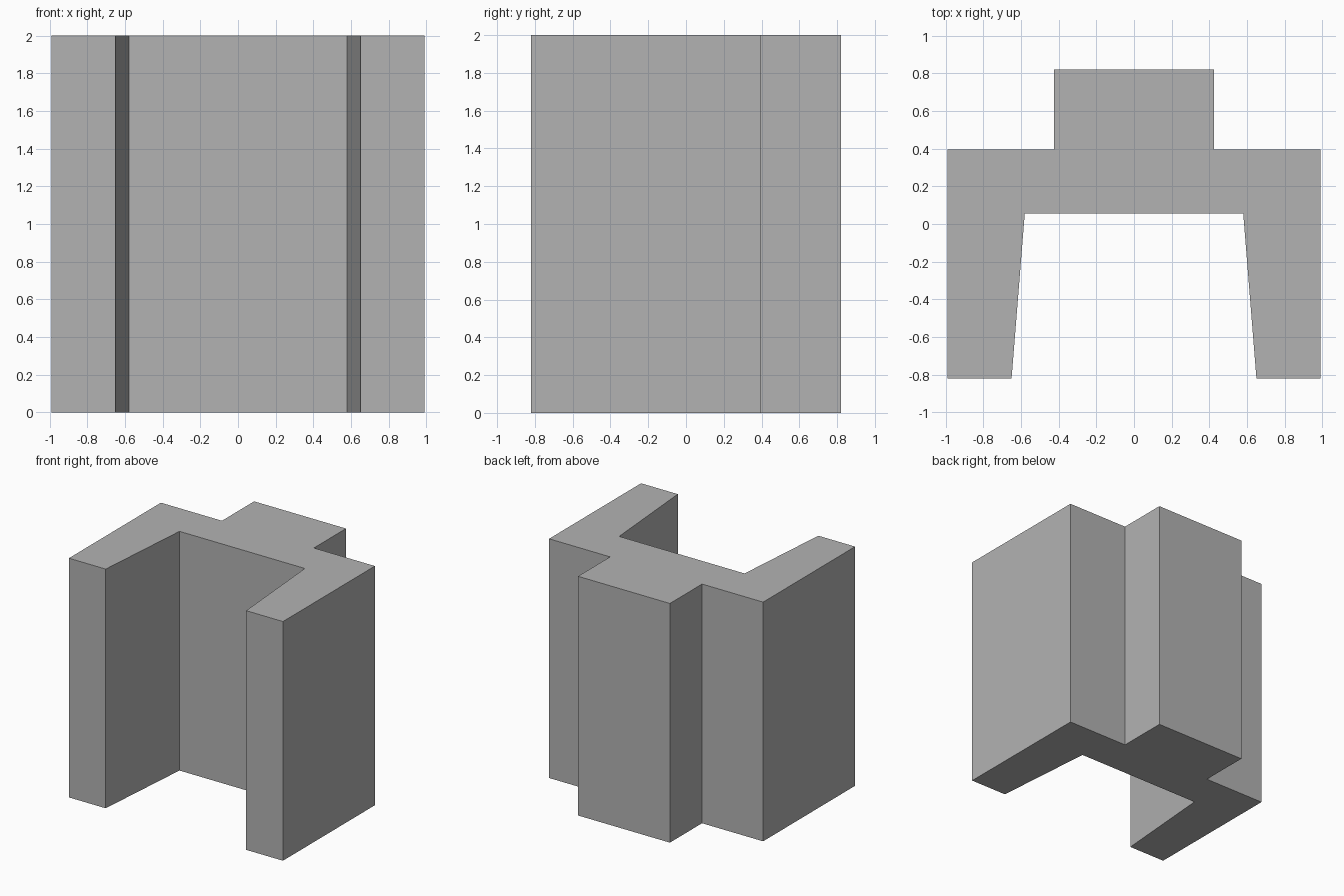
import bpy
import bmesh

HEIGHT = 2.0

default_cube = bpy.data.objects.get("Cube")
if default_cube:
    bpy.data.objects.remove(default_cube, do_unlink=True)

# Plain grey material
grey = bpy.data.materials.new("plain_grey")
grey.use_nodes = True
colour = (0.45, 0.45, 0.45, 1.0)
grey.diffuse_color = colour
grey.node_tree.nodes["Principled BSDF"].inputs["Base Color"].default_value = colour

# Left half of the plan outline, from the back centre round to the inner recess
half = [(0.425, 0.82), (0.425, 0.395), (0.99, 0.395),
        (0.99, -0.82), (0.65, -0.82), (0.58, 0.055)]
outline = half + [(-x, y) for x, y in reversed(half)]

# Extrude the mirrored outline into the channel block
bm = bmesh.new()
base = bm.faces.new([bm.verts.new((x, y, 0)) for x, y in outline])
top = bmesh.ops.extrude_face_region(bm, geom=[base], use_keep_orig=True)
top_verts = [g for g in top["geom"] if isinstance(g, bmesh.types.BMVert)]
bmesh.ops.translate(bm, verts=top_verts, vec=(0, 0, HEIGHT))
bmesh.ops.recalc_face_normals(bm, faces=bm.faces)

mesh = bpy.data.meshes.new("channel_block")
bm.to_mesh(mesh)
bm.free()
mesh.materials.append(grey)
block = bpy.data.objects.new("channel_block", mesh)
bpy.context.collection.objects.link(block)
